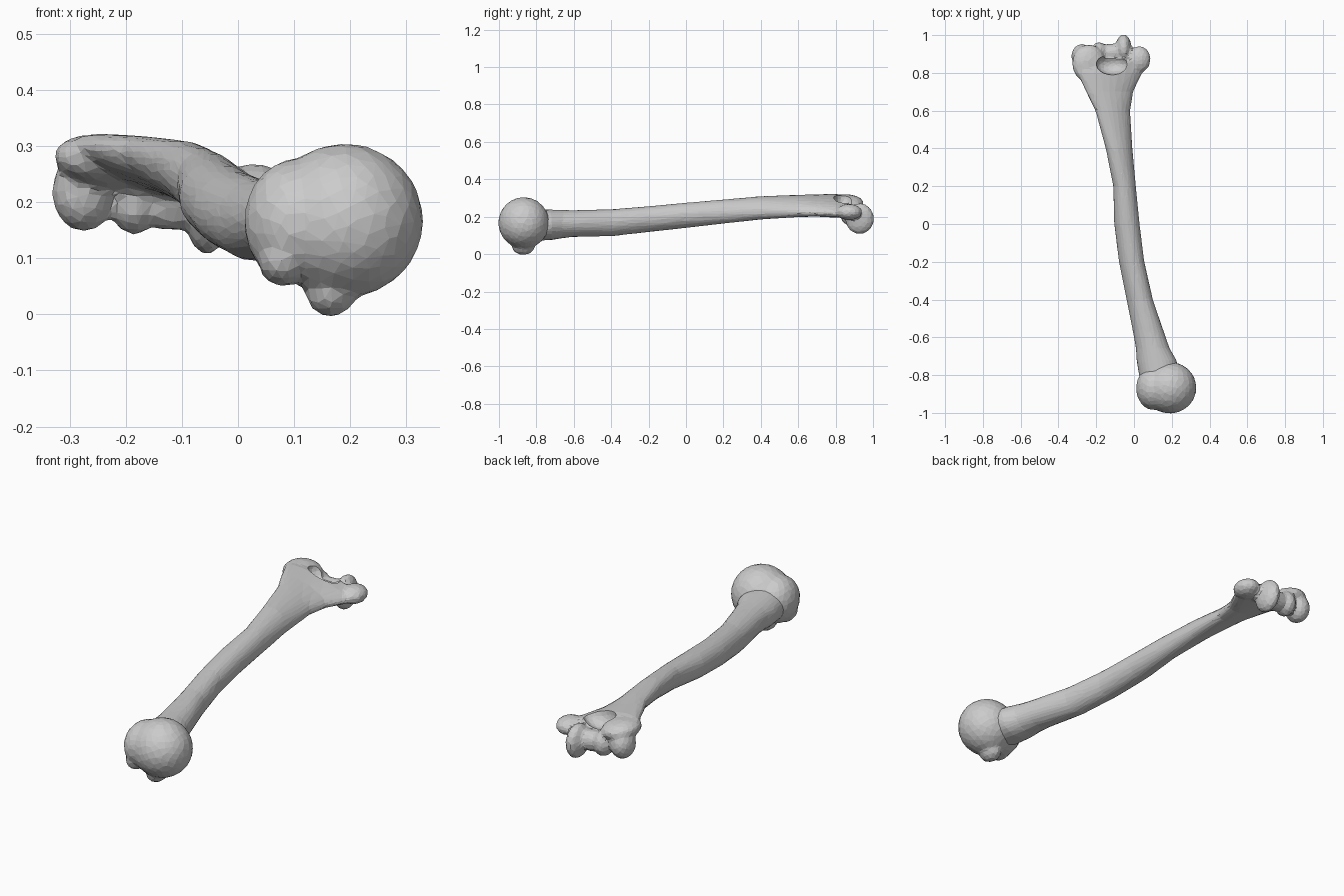
import bpy, bmesh, math
from mathutils import Matrix, Vector

if "Cube" in bpy.data.objects:
    bpy.data.objects.remove(bpy.data.objects["Cube"])


def blob(bm, center, radii, tilt=0.0):
    """Ellipsoid, optionally rotated about the y axis."""
    m = (Matrix.Translation(center) @ Matrix.Rotation(tilt, 4, 'Y')
         @ Matrix.Diagonal((*radii, 1.0)))
    bmesh.ops.create_icosphere(bm, subdivisions=4, radius=1.0, matrix=m)


def loft(bm, stations, sides=24):
    """Closed tube along y: (y, x left, x right, z bottom, z top, slant)."""
    rings = []
    for y, xl, xr, zb, zt, s in stations:
        xc, zc, a, hz = (xl + xr) / 2, (zb + zt) / 2, (xr - xl) / 2, (zt - zb) / 2
        h = math.sqrt(hz * hz - (s * a) ** 2)
        ring = []
        for i in range(sides):
            t = 2 * math.pi * i / sides
            x = a * math.cos(t)
            ring.append(bm.verts.new((xc + x, y, zc + s * x + h * math.sin(t))))
        rings.append(ring)
    for r, q in zip(rings, rings[1:]):
        for i in range(sides):
            j = (i + 1) % sides
            bm.faces.new((r[i], r[j], q[j], q[i]))
    bm.faces.new(rings[0])
    bm.faces.new(rings[-1][::-1])
    bmesh.ops.recalc_face_normals(bm, faces=bm.faces[:])


def make_object(name, bm):
    mesh = bpy.data.meshes.new(name)
    bm.to_mesh(mesh)
    bm.free()
    ob = bpy.data.objects.new(name, mesh)
    bpy.context.collection.objects.link(ob)
    return ob


def fuse(ob, ratio, cutter=None, iterations=3):
    """Melt the overlapping forms together and facet the result."""
    m = ob.modifiers.new("fuse", 'REMESH')
    m.mode = 'VOXEL'
    m.voxel_size = 0.011
    if cutter:
        b = ob.modifiers.new("hollow", 'BOOLEAN')
        b.operation = 'DIFFERENCE'
        b.object = cutter
    s = ob.modifiers.new("soften", 'SMOOTH')
    s.factor = 0.5
    s.iterations = iterations
    d = ob.modifiers.new("facet", 'DECIMATE')
    d.ratio = ratio


# Shaft: gently bowed, flaring and flattening towards the elbow end
bm = bmesh.new()
loft(bm, [
    (-0.82, 0.03, 0.25, 0.07, 0.24, 0.0),
    (-0.72, 0.013, 0.225, 0.075, 0.238, 0.0),
    (-0.66, 0.01, 0.19, 0.085, 0.236, 0.0),
    (-0.60, 0.00, 0.168, 0.092, 0.235, 0.0),
    (-0.40, -0.04, 0.10, 0.095, 0.24, 0.05),
    (-0.20, -0.08, 0.055, 0.118, 0.256, 0.05),
    (0.00, -0.105, 0.03, 0.14, 0.275, 0.0),
    (0.20, -0.11, 0.01, 0.163, 0.292, -0.15),
    (0.40, -0.15, -0.008, 0.185, 0.31, -0.3),
    (0.60, -0.205, -0.02, 0.198, 0.317, -0.35),
    (0.70, -0.255, -0.003, 0.20, 0.32, -0.3),
    (0.80, -0.30, 0.045, 0.195, 0.322, -0.25),
    (0.87, -0.31, 0.055, 0.195, 0.31, -0.2),
])
# Elbow end: side knobs, rounded joint and spool-shaped joint
blob(bm, (-0.24, 0.85, 0.272), (0.088, 0.10, 0.047), 0.15)
blob(bm, (0.028, 0.872, 0.225), (0.06, 0.07, 0.043))
blob(bm, (-0.275, 0.888, 0.218), (0.056, 0.065, 0.07))
blob(bm, (-0.185, 0.905, 0.205), (0.045, 0.058, 0.063))
blob(bm, (-0.12, 0.905, 0.20), (0.075, 0.05, 0.05))
blob(bm, (-0.055, 0.928, 0.19), (0.042, 0.077, 0.083))
shaft = make_object("shaft", bm)

# Hollow above the elbow joint
bm = bmesh.new()
blob(bm, (-0.115, 0.845, 0.30), (0.085, 0.055, 0.065))
hollow = make_object("hollow_cutter", bm)
hollow.hide_render = True
hollow.hide_viewport = True
fuse(shaft, 0.12, hollow)

# Shoulder end: ball with a broad knob at the side and a small one below
bm = bmesh.new()
blob(bm, (0.19, -0.867, 0.167), (0.14, 0.136, 0.137))
blob(bm, (0.105, -0.87, 0.165), (0.094, 0.115, 0.112))
blob(bm, (0.165, -0.87, 0.04), (0.045, 0.06, 0.044))
blob(bm, (0.08, -0.90, 0.10), (0.045, 0.07, 0.05))
head = make_object("ball_head", bm)
fuse(head, 0.12)
